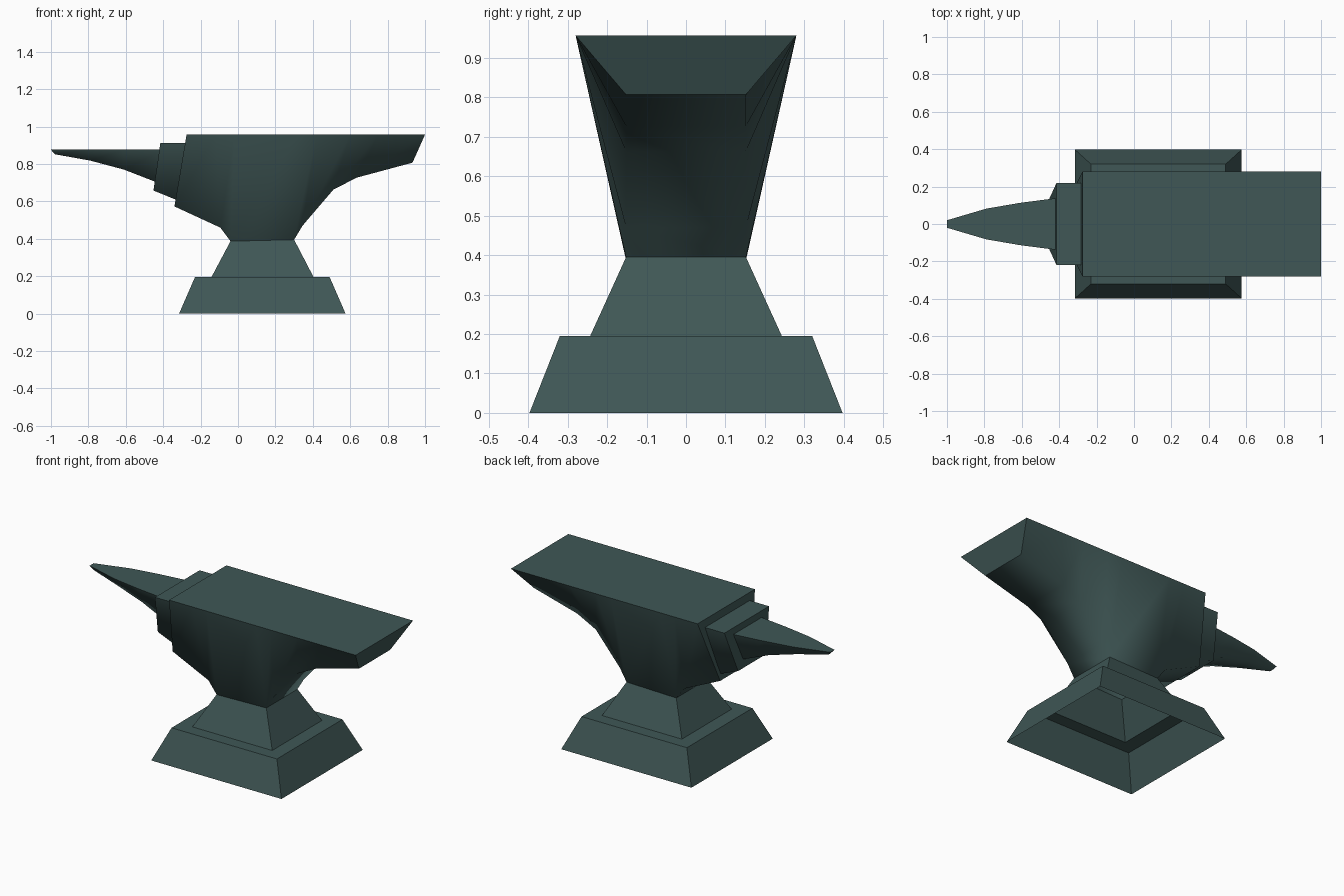
import bpy
import bmesh

cube = bpy.data.objects.get("Cube")
if cube:
    bpy.data.objects.remove(cube, do_unlink=True)

iron = bpy.data.materials.new("dark_green_iron")
iron.use_nodes = True
color = (0.050, 0.095, 0.092, 1)
iron.diffuse_color = color
iron.node_tree.nodes["Principled BSDF"].inputs["Base Color"].default_value = color


def finish(name, bm):
    mesh = bpy.data.meshes.new(name)
    bm.to_mesh(mesh)
    bm.free()
    mesh.materials.append(iron)
    obj = bpy.data.objects.new(name, mesh)
    bpy.context.collection.objects.link(obj)
    return obj


def loft(name, stations, opening=None):
    """Trapezoid sections along x: (top x, z, half width, bottom x, z, half width).
    Sides and underside blend smoothly; the top and the ends stay sharp."""
    bm = bmesh.new()
    rings = [[bm.verts.new(p) for p in ((xt, -yt, zt), (xt, yt, zt),
                                        (xb, yb, zb), (xb, -yb, zb))]
             for xt, zt, yt, xb, zb, yb in stations]
    crisp = [bm.faces.new(rings[0]), bm.faces.new(rings[-1][::-1])]
    for i, (a, b) in enumerate(zip(rings, rings[1:])):
        for j in range(4):
            if j == 2 and i == opening:
                continue
            k = (j + 1) % 4
            face = bm.faces.new((a[j], b[j], b[k], a[k]))
            face.smooth = True
            if j == 0:
                crisp.append(face)
    bmesh.ops.recalc_face_normals(bm, faces=bm.faces)
    for face in crisp:
        for edge in face.edges:
            edge.smooth = False
    return finish(name, bm)


def tier_stack(name, tiers):
    """Open shell of stacked rectangles: (left x, right x, half depth, left z, right z)."""
    bm = bmesh.new()
    rings = [[bm.verts.new(p) for p in ((x0, -y, z0), (x1, -y, z1),
                                        (x1, y, z1), (x0, y, z0))]
             for x0, x1, y, z0, z1 in tiers]
    for a, b in zip(rings, rings[1:]):
        for j in range(4):
            k = (j + 1) % 4
            bm.faces.new((a[j], a[k], b[k], b[j]))
    return finish(name, bm)


# Stepped foot and waist, hollow underneath
tier_stack("foot_and_waist", [
    (-0.315, 0.575, 0.397, 0, 0),
    (-0.23, 0.49, 0.32, 0.195, 0.195),
    (-0.142, 0.404, 0.243, 0.195, 0.195),
    (-0.04, 0.30, 0.152, 0.387, 0.395),
])

# Main body: top edge x, underside x, underside z; open where it meets the waist
outline = [(-0.275, -0.34, 0.573), (-0.12, -0.095, 0.46), (-0.02, -0.04, 0.387),
           (0.32, 0.30, 0.395), (0.42, 0.345, 0.47), (0.6, 0.51, 0.663),
           (0.75, 0.635, 0.727), (1.0, 0.933, 0.807)]
loft("body", [(xt, 0.957, 0.28, xb, zb, 0.152) for xt, xb, zb in outline], opening=2)

# Step between the face and the horn
loft("step_block", [(-0.415, 0.913, 0.218, -0.452, 0.658, 0.137),
                    (-0.25, 0.913, 0.218, -0.30, 0.596, 0.137)])

# Tapering horn: top x, half width, underside x, underside z
horn = [(-1.0, 0.02, -0.98, 0.852), (-0.79, 0.082, -0.79, 0.818),
        (-0.61, 0.113, -0.61, 0.77), (-0.40, 0.14, -0.43, 0.70)]
loft("horn", [(xt, 0.876, y, xb, zb, y * 0.55) for xt, y, xb, zb in horn])
